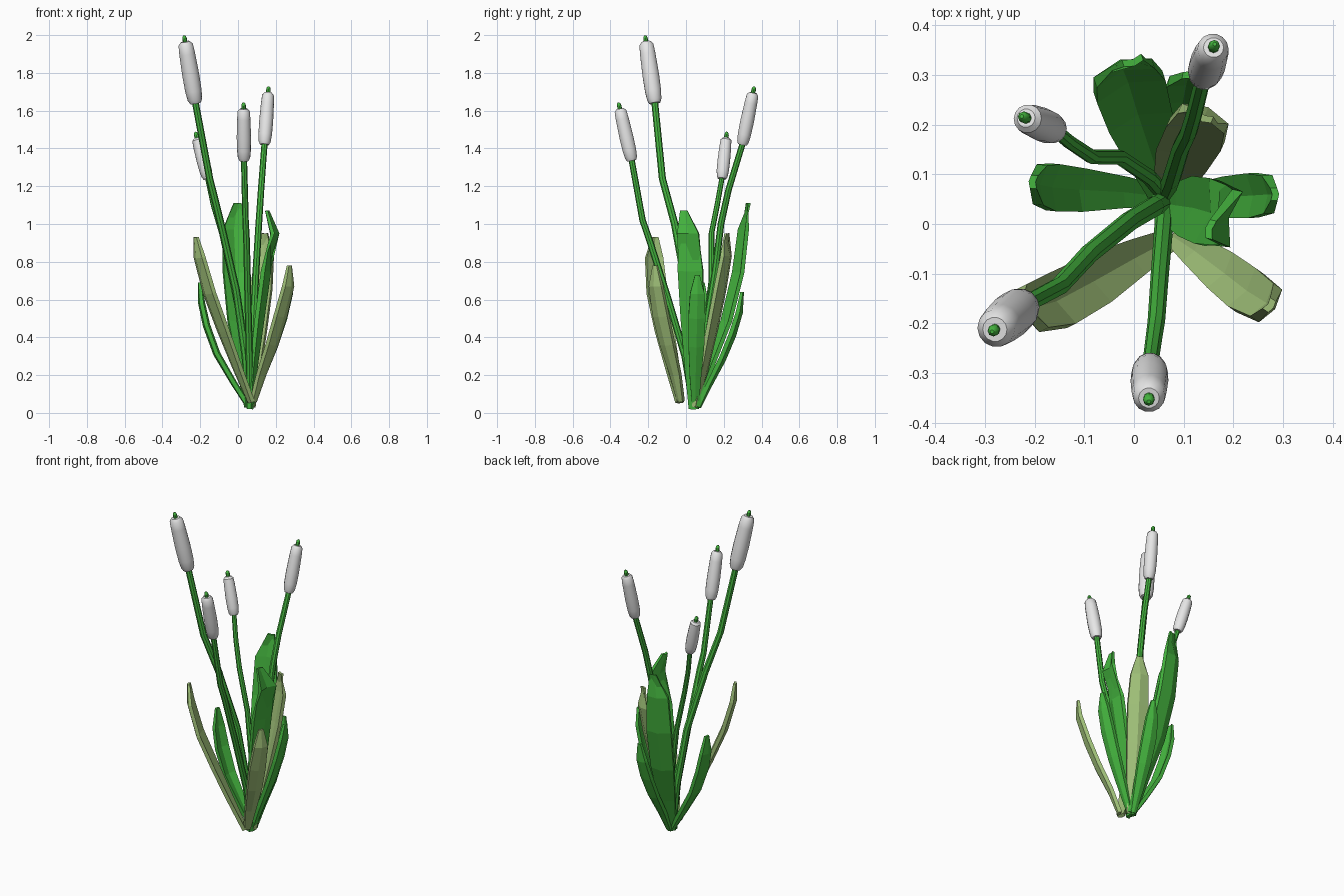
import bpy, bmesh, math
from mathutils import Vector

if "Cube" in bpy.data.objects:
    bpy.data.objects.remove(bpy.data.objects["Cube"])


def mat(name, c):
    m = bpy.data.materials.new(name)
    m.diffuse_color = (*c, 1)
    m.use_nodes = True
    m.node_tree.nodes["Principled BSDF"].inputs["Base Color"].default_value = m.diffuse_color
    return m


GREEN = mat("leaf green", (0.06, 0.47, 0.05))
OLIVE = mat("olive green", (0.35, 0.53, 0.19))
GREY = mat("pale grey", (0.8, 0.8, 0.8))


def tangents(p):
    n = len(p)
    return [(p[min(i + 1, n - 1)] - p[max(i - 1, 0)]).normalized() for i in range(n)]


def loft(name, rings, material, smooth=False):
    """Skin a list of closed rings and cap both ends."""
    bm = bmesh.new()
    vs = [[bm.verts.new(c) for c in r] for r in rings]
    n = len(vs[0])
    for a, b in zip(vs, vs[1:]):
        for i in range(n):
            j = (i + 1) % n
            bm.faces.new((a[i], a[j], b[j], b[i]))
    bm.faces.new(vs[0][::-1])
    bm.faces.new(vs[-1])
    bmesh.ops.recalc_face_normals(bm, faces=bm.faces)
    me = bpy.data.meshes.new(name)
    bm.to_mesh(me)
    bm.free()
    me.materials.append(material)
    ob = bpy.data.objects.new(name, me)
    bpy.context.collection.objects.link(ob)
    if smooth:
        bpy.ops.object.select_all(action='DESELECT')
        ob.select_set(True)
        bpy.context.view_layer.objects.active = ob
        bpy.ops.object.shade_smooth_by_angle(angle=math.radians(35))
    return ob


def tube(name, path, radii, sides, material):
    path = [Vector(p) for p in path]
    rings = []
    for p, t, r in zip(path, tangents(path), radii):
        u = Vector((0, 1, 0)).cross(t).normalized()
        v = t.cross(u)
        rings.append([p + r * (math.cos(a) * u + math.sin(a) * v)
                      for a in (2 * math.pi * k / sides for k in range(sides))])
    return loft(name, rings, material, True)


def cattail(i, path, top, r, stalk_r):
    """Stalk along path, seed head from its last point to top, small green spike."""
    n = len(path)
    tube(f"stalk_{i}", path, [stalk_r * (1.1 - 0.2 * k / (n - 1)) for k in range(n)], 8, GREEN)
    a, b = Vector(path[-1]), Vector(top)
    prof = [(0, .66), (.06, .86), (.2, .97), (.45, 1), (.8, .93), (.95, .85), (1, .55)]
    tube(f"seed_head_{i}", [a.lerp(b, f) for f, _ in prof], [r * s for _, s in prof], 14, GREY)
    d = (b - a).normalized()
    tube(f"spike_{i}", [b - d * .02, b + d * .015, b + d * .027, b + d * .034],
         [.010, .012, .010, .004], 8, GREEN)


def leaf(i, path, width, material, tip_shift=0.0):
    """Creased blade facing inward, widest near two thirds of its length."""
    path = [Vector(p) for p in path]
    out = path[-2] - path[0]
    side = Vector((-out.y, out.x, 0)).normalized()
    path[-1] = path[-1] + side * tip_shift
    n = len(path)
    shape = [.38, .66, .92, 1.0, .85, .28]
    rings = []
    for k, (p, t) in enumerate(zip(path, tangents(path))):
        w = width / 2 * shape[k]
        nrm = t.cross(side).normalized()
        if nrm.z < 0:
            nrm = -nrm
        f, h = w * .28, .011 if k < n - 1 else .007
        rings.append([p + side * x + nrm * y for x, y in (
            (-w, f + h), (0, h), (w, f + h), (w, f - h), (0, -h), (-w, f - h))])
    loft(f"leaf_{i}", rings, material)


# Cattails
cattail(1, [(.06, .045, .03), (.04, .035, .3), (-.01, .005, .65), (-.09, -.06, 1.0),
            (-.15, -.125, 1.24), (-.225, -.165, 1.64)], (-.28, -.212, 1.965), .045, .020)
cattail(2, [(.062, .04, .03), (.06, -.005, .3), (.052, -.10, .62), (.045, -.195, .92),
            (.04, -.23, 1.02), (.032, -.287, 1.335)], (.03, -.35, 1.61), .038, .018)
cattail(3, [(.06, .055, .03), (.075, .09, .35), (.095, .155, .75), (.11, .185, 1.0),
            (.122, .225, 1.18), (.14, .298, 1.42)], (.16, .355, 1.695), .037, .018)
cattail(4, [(.06, .06, .03), (.03, .095, .4), (-.03, .135, .7), (-.085, .135, .95),
            (-.13, .165, 1.1), (-.16, .19, 1.24)], (-.217, .213, 1.455), .034, .015)

# Green leaves
leaf(1, [(.06, .06, .03), (.035, .14, .25), (.005, .23, .48), (-.015, .295, .74),
         (-.025, .32, .97), (-.02, .318, 1.11)], .145, GREEN, -.02)
leaf(2, [(.055, .055, .03), (-.03, .065, .16), (-.12, .07, .31), (-.175, .075, .46),
         (-.2, .08, .58), (-.205, .085, .69)], .095, GREEN)
leaf(3, [(.07, .05, .03), (.13, .05, .18), (.2, .055, .35), (.25, .058, .50),
         (.28, .06, .63), (.285, .06, .73)], .09, GREEN)
leaf(4, [(.07, .04, .02), (.095, .035, .25), (.13, .03, .5), (.165, .02, .75),
         (.18, .015, .95), (.15, -.01, 1.07)], .135, GREEN)
leaf(5, [(.065, .07, .03), (.075, .13, .15), (.09, .2, .28), (.1, .255, .41),
         (.107, .29, .53), (.11, .3, .64)], .085, GREEN)

# Olive leaves
leaf(6, [(.065, -.035, .055), (-.01, -.075, .23), (-.09, -.12, .43), (-.165, -.16, .63),
         (-.215, -.175, .82), (-.225, -.165, .93)], .115, OLIVE)
leaf(7, [(.085, -.03, .06), (.13, -.06, .2), (.19, -.105, .36), (.235, -.14, .51),
         (.275, -.165, .67), (.275, -.165, .78)], .095, OLIVE)
leaf(8, [(.07, .055, .03), (.085, .1, .22), (.105, .15, .43), (.13, .195, .65),
         (.145, .225, .83), (.14, .212, .95)], .12, OLIVE)
